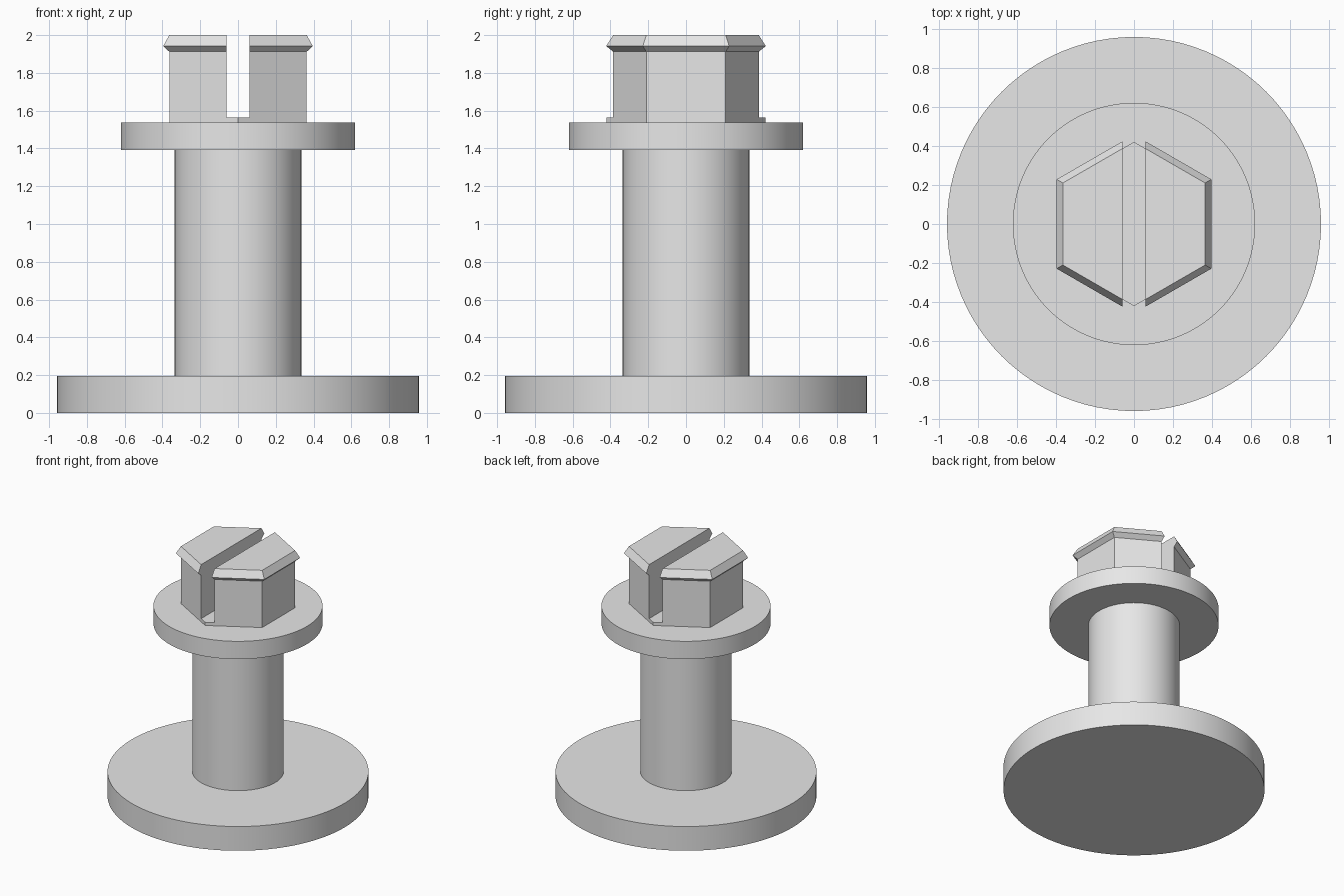
import bpy
import bmesh
import math

default_cube = bpy.data.objects.get("Cube")
if default_cube:
    bpy.data.objects.remove(default_cube, do_unlink=True)

metal = bpy.data.materials.new("plain grey")
metal.use_nodes = True
GREY = (0.8, 0.8, 0.8, 1.0)
metal.diffuse_color = GREY
metal.node_tree.nodes["Principled BSDF"].inputs["Base Color"].default_value = GREY


def turned(name, profile, sides, start=0.0, smooth=False):
    """Solid made by stacking rings of (radius, height), capped at both ends."""
    bm = bmesh.new()
    rings = []
    for r, z in profile:
        angles = [start + math.tau * i / sides for i in range(sides)]
        rings.append([bm.verts.new((r * math.cos(a), r * math.sin(a), z)) for a in angles])
    for low, high in zip(rings, rings[1:]):
        for i in range(sides):
            j = (i + 1) % sides
            bm.faces.new((low[i], low[j], high[j], high[i])).smooth = smooth
    bm.faces.new(rings[0][::-1])
    bm.faces.new(rings[-1])
    mesh = bpy.data.meshes.new(name)
    bm.to_mesh(mesh)
    bm.free()
    mesh.materials.append(metal)
    obj = bpy.data.objects.new(name, mesh)
    bpy.context.collection.objects.link(obj)
    if smooth:
        bpy.ops.object.select_all(action="DESELECT")
        obj.select_set(True)
        bpy.context.view_layer.objects.active = obj
        bpy.ops.object.shade_smooth_by_angle(angle=math.radians(30))
    return obj


# Heights of the stacked parts
BASE_TOP, FLANGE_LOW, FLANGE_TOP = 0.196, 1.393, 1.537

# Round base, shaft and flange
turned("base_disc", [(0.957, 0), (0.957, BASE_TOP)], 96, smooth=True)
turned("shaft", [(0.335, BASE_TOP), (0.335, FLANGE_LOW)], 96, smooth=True)
turned("flange", [(0.62, FLANGE_LOW), (0.62, FLANGE_TOP)], 96, smooth=True)

# Hexagonal head with a pointed lip, corners facing front and back
BODY, LIP = 0.42, 0.457
head = turned("hex_head",
              [(BODY, FLANGE_TOP), (BODY, 1.912), (LIP, 1.942), (BODY, 2.0)],
              6, start=math.pi / 2)

# Slot through the head from front to back
bpy.ops.mesh.primitive_cube_add(size=1, location=(0, 0, 1.563 + 0.5))
cutter = bpy.context.object
cutter.name = "slot_cutter"
cutter.scale = (0.12, 2, 1)
cutter.data.materials.append(metal)
slot = head.modifiers.new("slot", "BOOLEAN")
slot.operation = "DIFFERENCE"
slot.solver = "EXACT"
slot.object = cutter
bpy.ops.object.select_all(action="DESELECT")
head.select_set(True)
bpy.context.view_layer.objects.active = head
bpy.ops.object.modifier_apply(modifier=slot.name)
bpy.data.objects.remove(cutter, do_unlink=True)
